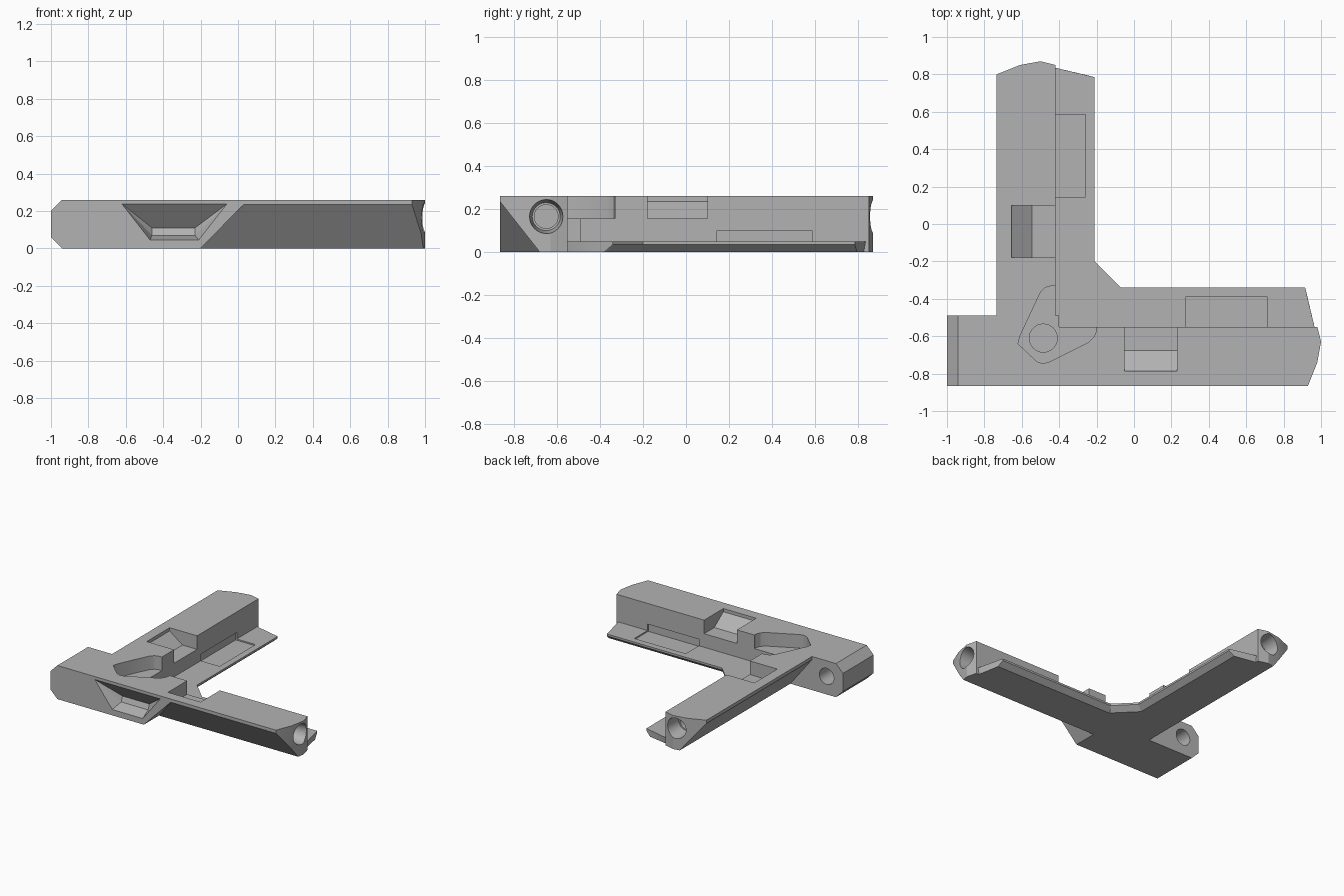
import bpy, bmesh, math

if "Cube" in bpy.data.objects:
    bpy.data.objects.remove(bpy.data.objects["Cube"])

grey = bpy.data.materials.new("grey plastic")
grey.diffuse_color = (0.45, 0.45, 0.45, 1)
grey.use_nodes = True
grey.node_tree.nodes["Principled BSDF"].inputs["Base Color"].default_value = grey.diffuse_color


def swap(p):
    # mirror a point of the side arm onto the rear arm
    return (p[1] + 0.13, p[0] - 0.13, p[2])


def hull(name, pts, mirrored=False):
    # convex solid around a few points
    bm = bmesh.new()
    for p in pts:
        bm.verts.new(swap(p) if mirrored else p)
    res = bmesh.ops.convex_hull(bm, input=bm.verts)
    junk = [g for g in res["geom_interior"] if isinstance(g, bmesh.types.BMVert)]
    bmesh.ops.delete(bm, geom=junk, context='VERTS')
    bmesh.ops.recalc_face_normals(bm, faces=bm.faces)
    bmesh.ops.dissolve_limit(bm, angle_limit=0.01, verts=bm.verts, edges=bm.edges)
    me = bpy.data.meshes.new(name)
    bm.to_mesh(me)
    bm.free()
    me.materials.append(grey)
    ob = bpy.data.objects.new(name, me)
    bpy.context.collection.objects.link(ob)
    return ob


def prism(plan, z0, z1):
    return [(x, y, z) for x, y in plan for z in (z0, z1)]


def box(x0, x1, y0, y1, z0, z1):
    return prism([(x0, y0), (x1, y0), (x1, y1), (x0, y1)], z0, z1)


def along_x(section, x0, x1):
    return [(x, y, z) for y, z in section for x in (x0, x1)]


def rod(c, z, r0, r1, x0, x1, n=32):
    # round tapered hole running along x
    return [(x, c + r * math.cos(2 * math.pi * i / n), z + r * math.sin(2 * math.pi * i / n))
            for x, r in ((x0, r0), (x1, r1)) for i in range(n)]


def combine(body, other, op):
    m = body.modifiers.new(op, 'BOOLEAN')
    m.operation, m.solver, m.object = op, 'EXACT', other
    dg = bpy.context.evaluated_depsgraph_get()
    me = bpy.data.meshes.new_from_object(body.evaluated_get(dg))
    body.modifiers.clear()
    body.data = me
    bpy.data.objects.remove(other)


# corner block with chamfered outer end
body = hull("corner_bracket", [(x, y, z) for y in (-0.865, -0.49) for x, z in
            ((-0.4, 0), (-0.4, 0.26), (-0.94, 0.26), (-1, 0.2), (-1, 0.06), (-0.94, 0))])

arm = [(-0.735, -0.865), (0.93, -0.865), (0.98, -0.74), (1, -0.63),
       (0.98, -0.55), (-0.735, -0.55)]
ledge = [(-0.5, -0.6, 0), (0.965, -0.6, 0), (-0.5, -0.6, 0.05), (0.965, -0.55, 0.05),
         (0.955, -0.55, 0), (0.925, -0.38, 0), (-0.5, -0.38, 0), (0.915, -0.34, 0.035),
         (-0.3, -0.34, 0.035), (0.915, -0.34, 0.05), (-0.3, -0.34, 0.05)]
for m in (False, True):
    combine(body, hull("arm", prism(arm, 0, 0.26), m), 'UNION')
    combine(body, hull("ledge", ledge, m), 'UNION')

# web in the inner corner
web = [(x, y, z) for x, y in ((-0.07, -0.34), (-0.21, -0.2), (-0.4, -0.2), (-0.4, -0.5), (-0.07, -0.5))
       for z in (0.035, 0.05)]
web += [(-0.1, -0.37, 0), (-0.25, -0.22, 0), (-0.4, -0.22, 0), (-0.4, -0.5, 0), (-0.1, -0.5, 0)]
combine(body, hull("web", web), 'UNION')

for m, lo, hi in ((False, -0.2, 0.03), (True, -0.36, -0.36)):
    k = (hi - lo) / 0.235
    # sloped outer underside
    cut = []
    for y, z in ((-0.865, 0.235), (-0.66, -0.025), (-0.95, -0.025), (-0.95, 0.235)):
        cut += [(lo + k * z, y, z), (1.1, y, z)]
    combine(body, hull("slope_cut", cut, m), 'DIFFERENCE')
    # catch pocket with a ramp
    ramp = [(-0.54, 0.155), (-0.675, 0.155), (-0.785, 0.235), (-0.785, 0.3), (-0.54, 0.3)]
    combine(body, hull("catch_cut", along_x(ramp, -0.05, 0.23), m), 'DIFFERENCE')
    # shallow recess in the ledge, running under the wall
    combine(body, hull("recess_cut", box(0.275, 0.715, -0.56, -0.39, 0.04, 0.1), m), 'DIFFERENCE')
    # tip socket
    combine(body, hull("socket_cut", rod(-0.65, 0.165, 0.065, 0.085, 0.87, 1.05), m), 'DIFFERENCE')
    combine(body, hull("bore_cut", rod(-0.65, 0.165, 0.055, 0.055, 0.7, 0.95), m), 'DIFFERENCE')

# kite shaped corner pocket, open to the inside
kite = [(-0.62, -0.64), (-0.61, -0.6), (-0.5, -0.365), (-0.475, -0.34), (-0.44, -0.33), (-0.41, -0.33),
        (-0.2, -0.54), (-0.2, -0.57), (-0.215, -0.605), (-0.24, -0.63), (-0.46, -0.74),
        (-0.49, -0.745), (-0.52, -0.735)]
combine(body, hull("corner_cut", prism(kite, 0.155, 0.3)), 'DIFFERENCE')
disc = [(-0.485 + 0.075 * math.cos(i * math.pi / 16), -0.61 + 0.075 * math.sin(i * math.pi / 16))
        for i in range(32)]
combine(body, hull("disc_cut", prism(disc, 0.14, 0.2)), 'DIFFERENCE')

# finger pocket in the front face
finger = [(x, -0.9, z) for x, z in ((-0.62, 0.237), (-0.06, 0.237), (-0.21, 0.045), (-0.47, 0.045))]
finger += [(x, -0.865, z) for x, _, z in finger]
finger += [(-0.46, -0.755, 0.11), (-0.23, -0.755, 0.11), (-0.46, -0.77, 0.07), (-0.23, -0.77, 0.07)]
combine(body, hull("finger_cut", finger), 'DIFFERENCE')

# hole in the rear face of the corner block
combine(body, hull("block_hole_cut", rod(-0.99, 0.14, 0.062, 0.062, -0.56, -0.3), True), 'DIFFERENCE')

body.data.materials.clear()
body.data.materials.append(grey)
bpy.context.view_layer.objects.active = body
body.select_set(True)
bpy.ops.object.shade_smooth_by_angle(angle=math.radians(20))
